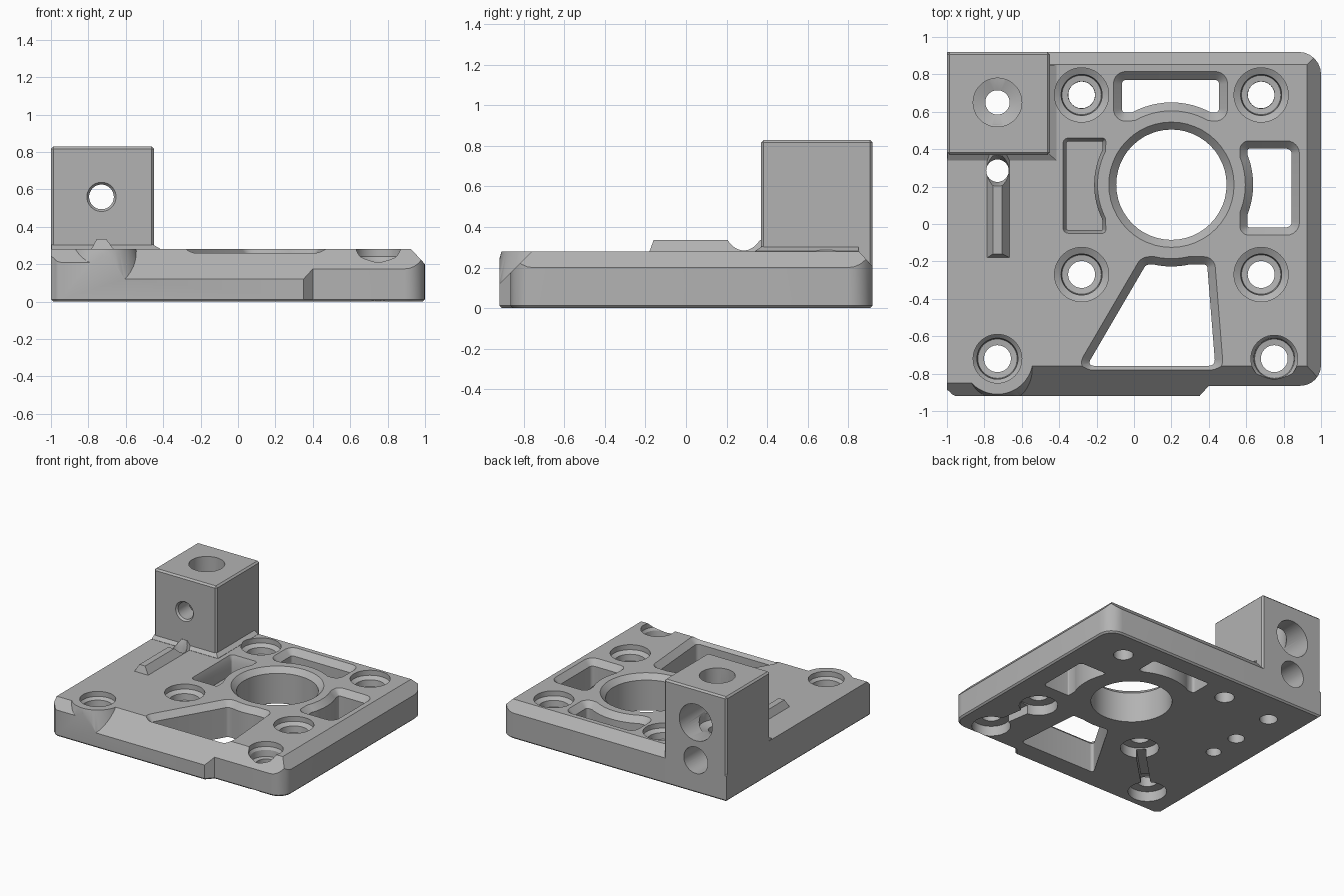
import bpy, bmesh, math
from mathutils import Vector

if "Cube" in bpy.data.objects:
    bpy.data.objects.remove(bpy.data.objects["Cube"])

grey = bpy.data.materials.new("grey")
grey.diffuse_color = (0.45, 0.45, 0.45, 1)
grey.use_nodes = True
grey.node_tree.nodes["Principled BSDF"].inputs["Base Color"].default_value = grey.diffuse_color
MAP = {'z': lambda a, b, h: (a, b, h),
       'y': lambda a, b, h: (a, h, b),
       'x': lambda a, b, h: (h, a, b)}


def loft(name, layers, axis='z'):
    """Closed solid through layers of (outline, height)."""
    bm = bmesh.new()
    rings = [[bm.verts.new(MAP[axis](p[0], p[1], h)) for p in pts] for pts, h in layers]
    n = len(rings[0])
    bm.faces.new(rings[0])
    bm.faces.new(rings[-1])
    for lo, hi in zip(rings, rings[1:]):
        for i in range(n):
            j = (i + 1) % n
            bm.faces.new((lo[i], lo[j], hi[j], hi[i]))
    bmesh.ops.recalc_face_normals(bm, faces=bm.faces)
    me = bpy.data.meshes.new(name)
    bm.to_mesh(me)
    bm.free()
    me.materials.append(grey)
    ob = bpy.data.objects.new(name, me)
    bpy.context.collection.objects.link(ob)
    return ob


def boolean(target, tool, op='DIFFERENCE'):
    m = target.modifiers.new(op.lower(), 'BOOLEAN')
    m.operation, m.object, m.solver = op, tool, 'EXACT'
    bpy.context.view_layer.objects.active = target
    bpy.ops.object.modifier_apply(modifier=m.name)
    bpy.data.objects.remove(tool)


def circle(cx, cy, r, n=48):
    return [(cx + r * math.cos(2 * math.pi * i / n), cy + r * math.sin(2 * math.pi * i / n))
            for i in range(n)]


def rect(x0, x1, y0, y1):
    return [(x0, y0), (x1, y0), (x1, y1), (x0, y1)]


def rounded(corners, steps=6):
    """Outline from (x, y, radius) corners, radius 0 stays as it is."""
    out = []
    for i, (x, y, r) in enumerate(corners):
        p = Vector((x, y))
        if r == 0:
            out.append(p)
            continue
        u = (Vector(corners[i - 1][:2]) - p).normalized()
        v = (Vector(corners[(i + 1) % len(corners)][:2]) - p).normalized()
        half = u.angle(v) / 2
        c = p + (u + v).normalized() * (r / math.sin(half))
        s, e = p + u * (r / math.tan(half)) - c, p + v * (r / math.tan(half)) - c
        a0 = math.atan2(s.y, s.x)
        d = (math.atan2(e.y, e.x) - a0 + math.pi) % (2 * math.pi) - math.pi
        out += [c + Vector((math.cos(a0 + d * k / steps), math.sin(a0 + d * k / steps))) * r
                for k in range(steps + 1)]
    return out


def inset(pts, d):
    """Shrink a counterclockwise outline by d."""
    out = []
    for i, p in enumerate(pts):
        p = Vector(p)
        a = (p - Vector(pts[i - 1])).normalized()
        b = (Vector(pts[(i + 1) % len(pts)]) - p).normalized()
        na, nb = Vector((-a.y, a.x)), Vector((-b.y, b.x))
        out.append(p + (na + nb) * (d / (1 + na.dot(nb))))
    return out


def bore(target, cx, cy, steps, axis='z'):
    """Stepped round hole from (radius, height) pairs."""
    boolean(target, loft("bore_cutter", [(circle(cx, cy, r), h) for r, h in steps], axis))


# base slab with stepped front edge and a fine bottom chamfer
outline = rounded([(-0.99, -0.92, 0.045), (0.35, -0.92, 0), (0.40, -0.865, 0),
                   (1, -0.865, 0.11), (1, 0.92, 0.12), (-0.99, 0.92, 0)])
outline = [Vector((-1 if p[0] < -0.985 else p[0], p[1])) for p in outline]
plate = loft("mounting_plate", [(inset(outline, 0.012), 0), (outline, 0.012), (outline, 0.28)])

# sloped right, back and front edges
boolean(plate, loft("right_slope", [([(0.815, 0.40), (1.1, 0.092), (1.1, 0.40)], -1.1),
                                    ([(0.815, 0.40), (1.1, 0.092), (1.1, 0.40)], 1.1)], 'y'))
back = [(0.745, 0.40), (1.1, 0.006), (1.1, 0.40)]
boolean(plate, loft("back_slope", [(back, -1.1), (back, 1.1)], 'x'))
for x0, x1, y in ((-1.1, -0.73, -0.85), (-0.73, 1.1, -0.76)):
    prof = [(y + 0.12, 0.40), (y - 0.28, 0.0), (y - 0.28, 0.40)]
    wedge = loft("front_slope", [(prof, x0), (prof, x1)], 'x')
    # keep material around the front left screw
    boolean(wedge, loft("screw_boss", [(circle(-0.73, -0.72, 0.27), -0.05),
                                       (circle(-0.73, -0.72, 0.235), 0.12),
                                       (circle(-0.73, -0.72, 0.19), 0.28),
                                       (circle(-0.73, -0.72, 0.19), 0.5)]))
    boolean(plate, wedge)

# upright corner block with softened edges and a small skirt
block = loft("corner_block", [(rect(-1, -0.45, 0.37, 0.92), 0), (rect(-1, -0.45, 0.37, 0.92), 0.83)])
bev = block.modifiers.new("bevel", 'BEVEL')
bev.width, bev.segments = 0.013, 1
bpy.context.view_layer.objects.active = block
bpy.ops.object.modifier_apply(modifier=bev.name)
boolean(plate, block, 'UNION')
boolean(plate, loft("block_skirt", [(rect(-0.997, -0.415, 0.34, 0.85), 0.2),
                                    (rect(-0.997, -0.415, 0.34, 0.85), 0.282),
                                    (rect(-0.997, -0.455, 0.375, 0.85), 0.305)]), 'UNION')

# raised ridge in front of the block
boolean(plate, loft("ridge", [(rect(-0.785, -0.665, -0.18, 0.40), 0.2),
                              (rect(-0.785, -0.665, -0.18, 0.40), 0.28),
                              (rect(-0.755, -0.705, -0.16, 0.40), 0.335)]), 'UNION')

# large centre opening
CX, CY = 0.2, 0.21
bore(plate, CX, CY, [(0.295, -0.1), (0.295, 0.24), (0.335, 0.28), (0.335, 0.5)])


def arc(mid, half, r=0.395, n=12):
    """Concave pocket side around the centre opening."""
    return [(CX + r * math.cos(math.radians(mid + half - 2 * half * i / n)),
             CY + r * math.sin(math.radians(mid + half - 2 * half * i / n)), 0)
            for i in range(n + 1)]


# weight-saving pockets: outline, floor height, rim inset
pockets = [
    (arc(90, 59.4 / 2) + [(0.5, 0.545, 0.065), (0.5, 0.815, 0.065),
                          (-0.11, 0.815, 0.065), (-0.11, 0.545, 0.065)], -0.1, 0.045),
    (arc(180, 27) + [(-0.15, 0.46, 0.02), (-0.38, 0.46, 0.03),
                     (-0.38, -0.05, 0.03), (-0.15, -0.05, 0.02)], 0.13, 0.018),
    (arc(0, 22) + [(0.565, -0.06, 0.05), (0.885, -0.06, 0.07),
                   (0.885, 0.445, 0.07), (0.565, 0.445, 0.05)], -0.1, 0.042),
    (arc(270, 13) + [(0.04, -0.175, 0.07), (-0.325, -0.80, 0.06),
                     (0.48, -0.80, 0.07), (0.43, -0.175, 0.06)], -0.1, 0.042),
]
for corners, floor, rim in pockets:
    top = rounded(corners)
    low = inset(top, rim)
    boolean(plate, loft("pocket_cutter", [(low, floor), (low, 0.235), (top, 0.28), (top, 0.5)]))

# screw holes with stepped seats, some with a seat underneath
for x, y, r, under in ((-0.28, 0.69, 0.145, False), (0.68, 0.69, 0.145, False),
                       (-0.28, -0.27, 0.145, True), (0.68, -0.27, 0.145, True),
                       (-0.73, -0.72, 0.13, True), (0.75, -0.72, 0.125, True)):
    seat = [(0.14, -0.1), (0.14, 0.08)] if under else [(0.07, -0.1)]
    bore(plate, x, y, seat + [(0.072, 0.085), (0.072, 0.165), (0.105, 0.17),
                              (0.11, 0.22), (r, 0.24), (r, 0.5)])

# grooves joining the lower seats
for (ax, ay), (bx, by) in (((-0.28, -0.27), (-0.73, -0.72)), ((0.68, -0.27), (0.75, -0.72))):
    d = Vector((bx - ax, by - ay)).normalized() * 0.1
    n = Vector((-d.y, d.x)).normalized() * 0.035
    a, b = Vector((ax, ay)) + d, Vector((bx, by)) - d
    quad = [a + n, a - n, b - n, b + n]
    boolean(plate, loft("groove_cutter", [(quad, -0.1), (quad, 0.07)]))

# holes through the block and the ridge
bore(plate, -0.73, 0.65, [(0.065, -0.1), (0.065, 0.40), (0.13, 0.42), (0.13, 1.0)])
bore(plate, -0.73, 0.56, [(0.078, 0.3), (0.078, 0.37), (0.066, 0.385), (0.066, 0.52),
                          (0.145, 0.53), (0.145, 1.1)], 'y')
bore(plate, -0.73, 0.26, [(0.105, 0.52), (0.105, 1.1)], 'y')
bore(plate, -0.73, 0.285, [(0.06, -0.1), (0.06, 0.28), (0.085, 0.34), (0.085, 0.38)])
bore(plate, -0.73, 0.03, [(0.055, -0.1), (0.055, 0.2)])

# crisp machined shading
bpy.ops.object.select_all(action='DESELECT')
plate.select_set(True)
bpy.context.view_layer.objects.active = plate
bpy.ops.object.shade_smooth_by_angle(angle=math.radians(28))
